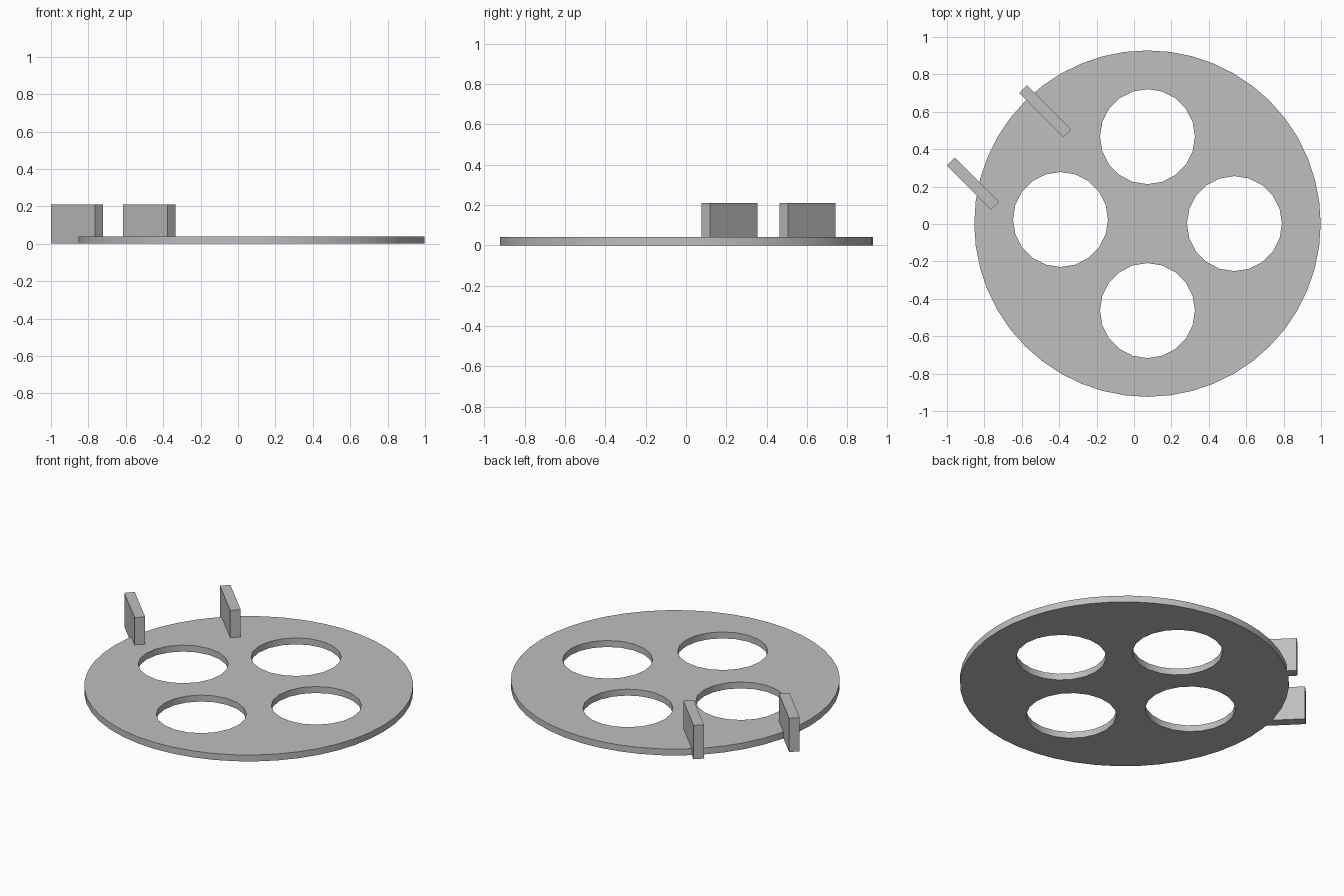
import bpy, bmesh, math
from mathutils import Vector

cube = bpy.data.objects.get("Cube")
if cube:
    bpy.data.objects.remove(cube, do_unlink=True)

THICK = 0.04
CENTRE = Vector((0.072, 0.002))

grey = bpy.data.materials.new("plain grey")
grey.use_nodes = True
colour = (0.52, 0.52, 0.52, 1)
grey.diffuse_color = colour
grey.node_tree.nodes["Principled BSDF"].inputs["Base Color"].default_value = colour


def finish(name, bm):
    bmesh.ops.recalc_face_normals(bm, faces=bm.faces)
    mesh = bpy.data.meshes.new(name)
    bm.to_mesh(mesh)
    bm.free()
    mesh.materials.append(grey)
    obj = bpy.data.objects.new(name, mesh)
    bpy.context.collection.objects.link(obj)
    return obj


def ring(bm, centre, radius, sides):
    """Closed loop of edges around a centre."""
    verts = []
    for i in range(sides):
        a = math.tau * i / sides
        verts.append(bm.verts.new((centre.x + radius * math.cos(a),
                                   centre.y + radius * math.sin(a), 0)))
    return [bm.edges.new((v, verts[i - 1])) for i, v in enumerate(verts)]


# Round plate with four round holes, filled flat and then extruded
bm = bmesh.new()
edges = ring(bm, CENTRE, 0.926, 48)
for offset in ((0.465, 0), (0, 0.465), (-0.465, 0.022), (0, -0.465)):
    edges += ring(bm, CENTRE + Vector(offset), 0.254, 20)
bmesh.ops.triangle_fill(bm, use_beauty=True, use_dissolve=False, edges=edges)
extruded = bmesh.ops.extrude_face_region(bm, geom=bm.faces[:], use_keep_orig=True)
top = [g for g in extruded["geom"] if isinstance(g, bmesh.types.BMVert)]
bmesh.ops.translate(bm, verts=top, vec=(0, 0, THICK))
plate = finish("round_plate", bm)
bpy.ops.object.select_all(action="DESELECT")
plate.select_set(True)
bpy.context.view_layer.objects.active = plate
bpy.ops.object.shade_smooth_by_angle(angle=math.radians(30))

# Two parallel upright tabs on the rim, set diagonally
for name, x, y in (("right_tab", -0.861, 0.216), ("back_tab", -0.475, 0.603)):
    bm = bmesh.new()
    bmesh.ops.create_cube(bm, size=1)
    bmesh.ops.scale(bm, verts=bm.verts, vec=(0.335, 0.06, 0.21))
    tab = finish(name, bm)
    tab.rotation_euler.z = math.radians(-45)
    tab.location = (x, y, 0.105)
